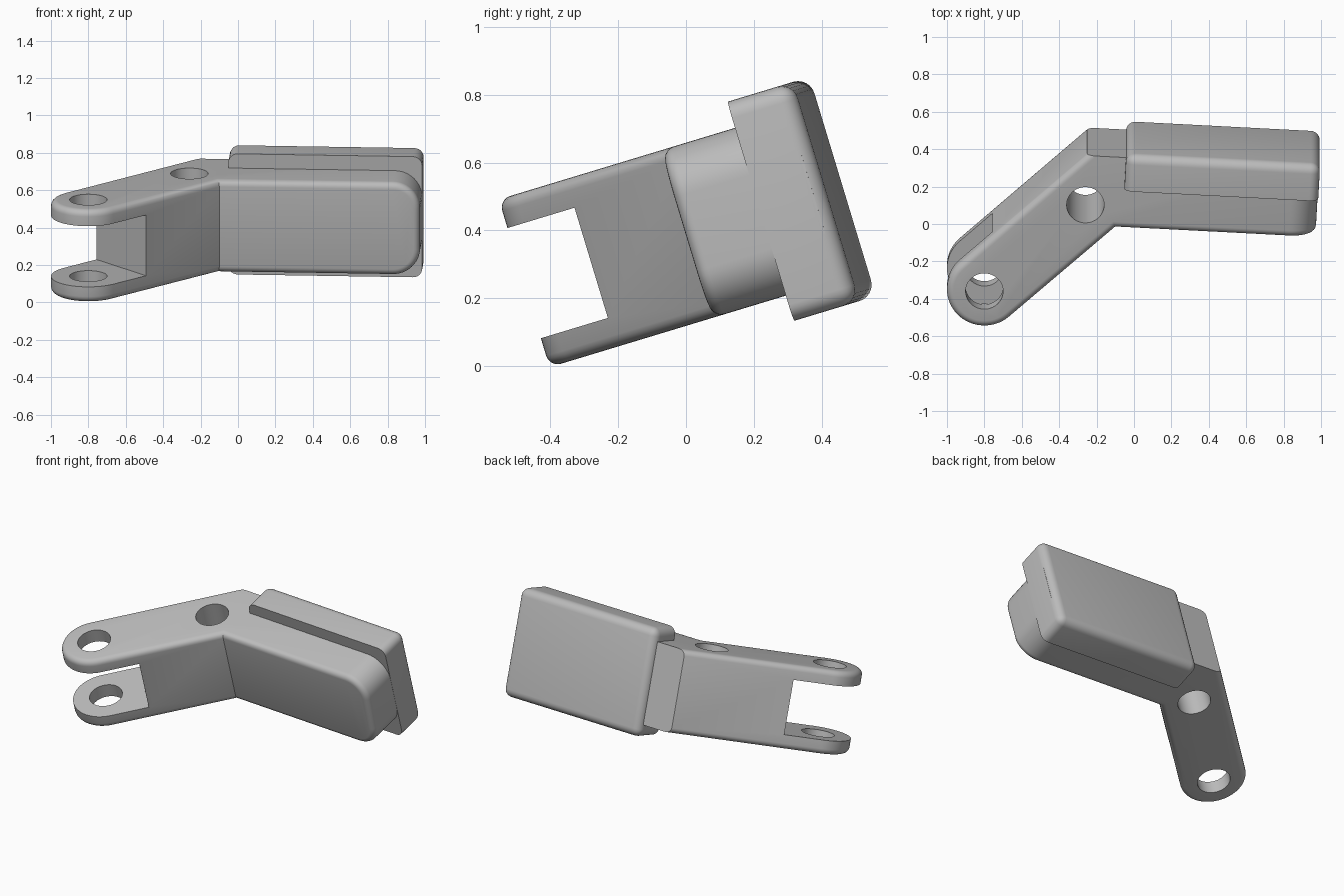
import bpy, bmesh
from math import sin, cos, pi, radians
from mathutils import Vector, Matrix

if "Cube" in bpy.data.objects:
    bpy.data.objects.remove(bpy.data.objects["Cube"], do_unlink=True)

TILT = Matrix.Rotation(radians(16.85), 4, 'X')   # whole bracket leans on the x axis
BOTTOM, TOP = 0.114, 0.63
ARM = radians(41.6)                               # forked arm heading
LEG = radians(-3.1)                               # mounting leg heading
PIVOT = Vector((-0.8, -0.185))
PIN = Vector((-0.26, 0.297))
RADIUS = 0.2

grey = bpy.data.materials.new("plain grey")
grey.use_nodes = True
grey.diffuse_color = (0.5, 0.5, 0.5, 1)
grey.node_tree.nodes["Principled BSDF"].inputs["Base Color"].default_value = (0.5, 0.5, 0.5, 1)


def heading(angle):
    return Vector((cos(angle), sin(angle)))


def prism(outline, low, high):
    """Extrude a counter-clockwise plan outline between two heights."""
    bm = bmesh.new()
    face = bm.faces.new([bm.verts.new((p[0], p[1], low)) for p in outline])
    out = bmesh.ops.extrude_face_region(bm, geom=[face])
    verts = [v for v in out["geom"] if isinstance(v, bmesh.types.BMVert)]
    bmesh.ops.translate(bm, verts=verts, vec=(0, 0, high - low))
    bmesh.ops.recalc_face_normals(bm, faces=bm.faces)
    return bm


def round_edges(bm, edges, size, segments):
    bmesh.ops.bevel(bm, geom=edges, offset=size, segments=segments,
                    profile=0.5, affect='EDGES', clamp_overlap=True)


def finish(bm, name):
    mesh = bpy.data.meshes.new(name)
    bm.to_mesh(mesh)
    bm.free()
    obj = bpy.data.objects.new(name, mesh)
    bpy.context.collection.objects.link(obj)
    mesh.materials.append(grey)
    obj.matrix_world = TILT
    return obj


def smooth(obj):
    bpy.ops.object.select_all(action='DESELECT')
    obj.select_set(True)
    bpy.context.view_layer.objects.active = obj
    bpy.ops.object.shade_smooth_by_angle(angle=radians(30))


def cut(obj, bm):
    tool = finish(bm, "cutter")
    tool.hide_render = True
    mod = obj.modifiers.new("cut", 'BOOLEAN')
    mod.operation, mod.solver, mod.object = 'DIFFERENCE', 'EXACT', tool
    bpy.context.view_layer.objects.active = obj
    bpy.ops.object.modifier_apply(modifier=mod.name)
    bpy.data.objects.remove(tool, do_unlink=True)


def circle(centre, radius, count=64):
    return [centre + radius * heading(2 * pi * i / count) for i in range(count)]


# Bent body: round fork end, elbow, then the straight leg
along, across = heading(ARM), heading(ARM + pi / 2)
leg, leg_side = heading(LEG), heading(LEG + pi / 2)
front_elbow = Vector((-0.1, 0.168))
back_elbow = Vector((-0.25, 0.573))
front_tip = front_elbow + 1.073 * leg
back_tip = front_tip + leg_side * (back_elbow - front_elbow).dot(leg_side)
fork_end = [PIVOT + RADIUS * heading(ARM + pi / 2 + pi * i / 32) for i in range(33)]
bm = prism(fork_end + [front_elbow, front_tip, back_tip, back_elbow], BOTTOM, TOP)

# Large rounded corners on the leg tip
tip_dir, back_dir = leg.to_3d(), leg_side.to_3d()
tip = max(bm.faces, key=lambda f: f.normal.dot(tip_dir))
round_edges(bm, [e for e in tip.edges if abs(e.verts[0].co.z - e.verts[1].co.z) < 0.01], 0.145, 12)

# Small fillet round the outer rim, leaving the flat back of the leg sharp
bm.normal_update()
back = {f for f in bm.faces if f.normal.dot(back_dir) > 0.99 and f.calc_center_median().x > -0.2}
rim = [e for e in bm.edges if e.calc_face_angle(0) > radians(60)
       and not back.intersection(e.link_faces)]
round_edges(bm, rim, 0.035, 5)
body = finish(bm, "bent_arm")

# Fork slot and the two pin holes
slot_end, slot_start = PIVOT + 0.235 * along, PIVOT - 0.5 * along
slot = [slot_start - 0.5 * across, slot_end - 0.5 * across,
        slot_end + 0.5 * across, slot_start + 0.5 * across]
cut(body, prism(slot, 0.203, 0.542))
for centre in (PIVOT, PIN):
    cut(body, prism(circle(centre, 0.1), -0.2, 1))
smooth(body)

# Mounting pad on the back of the leg, rounded except at its front rim
pad_right = front_tip + 0.232 * leg_side + 0.001 * leg
pad_left = pad_right - 1.038 * leg
pad_depth = 0.2 * leg_side
bm = prism([pad_left, pad_right, pad_right + pad_depth, pad_left + pad_depth], 0.036, 0.71)
pad_front = min(bm.faces, key=lambda f: f.normal.dot(back_dir))
round_edges(bm, [e for e in bm.edges if pad_front not in e.link_faces], 0.05, 6)
smooth(finish(bm, "mounting_pad"))
